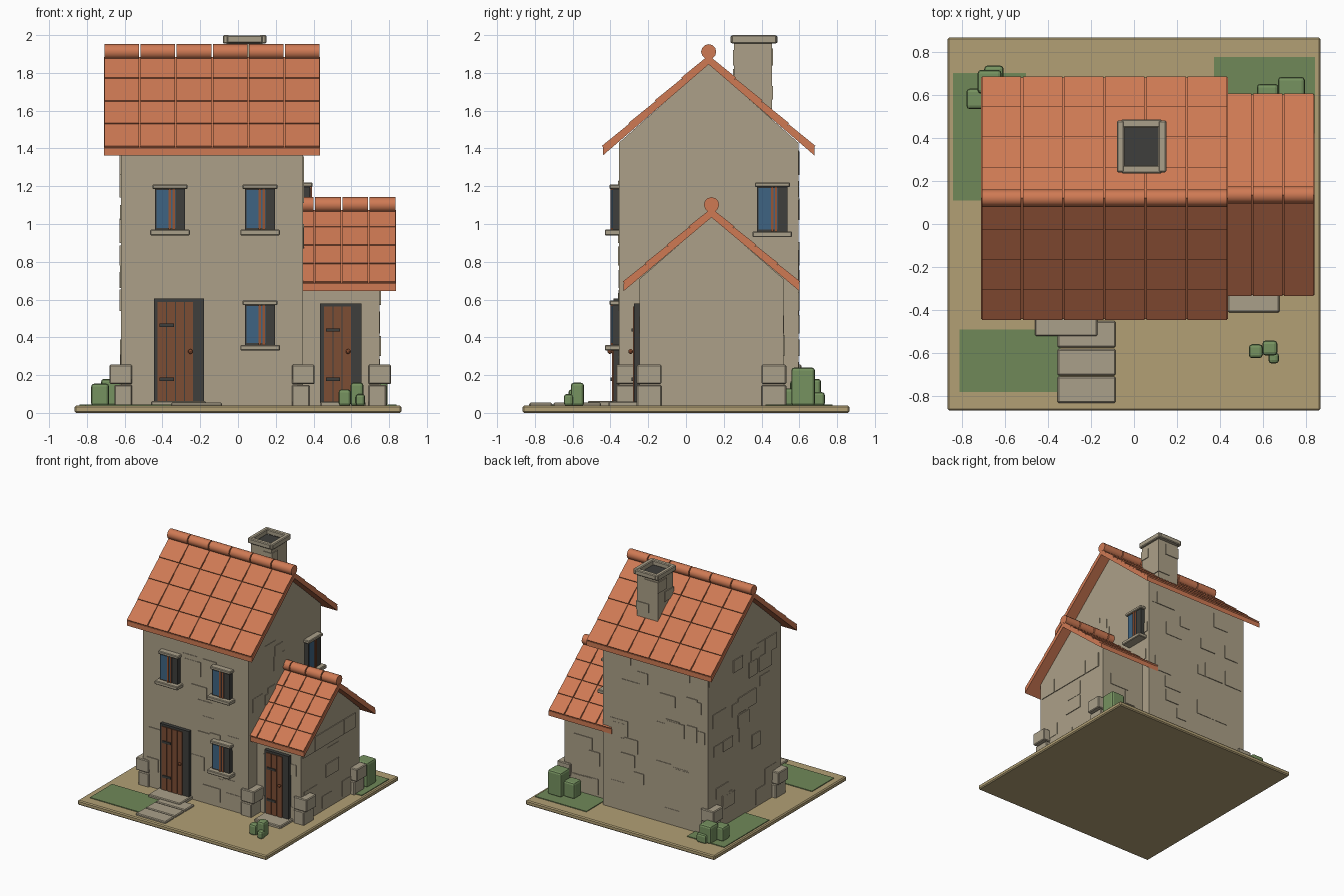
import bpy, bmesh, math, random
from mathutils import Vector, Matrix

if "Cube" in bpy.data.objects:
    bpy.data.objects.remove(bpy.data.objects["Cube"])

random.seed(4)


def mat(name, r, g, b):
    m = bpy.data.materials.new(name)
    lin = [((c / 255 + 0.055) / 1.055) ** 2.4 for c in (r, g, b)]
    m.diffuse_color = (*lin, 1)
    m.use_nodes = True
    m.node_tree.nodes["Principled BSDF"].inputs["Base Color"].default_value = m.diffuse_color
    return m


WALL = mat("wall stone", 172, 160, 136)
STONE = mat("trim stone", 170, 160, 138)
SAND = mat("sand", 178, 160, 117)
ROOF = mat("terracotta", 207, 122, 84)
GRASS = mat("grass", 112, 136, 88)
BUSH = mat("bush green", 118, 146, 96)
WOOD = mat("door wood", 124, 77, 52)
BAR = mat("window wood", 150, 86, 54)
DARK = mat("dark iron", 62, 63, 60)
GLASS = mat("glass blue", 62, 100, 130)


def finish(name, bm, m, bevel=0.0, segs=1):
    bmesh.ops.recalc_face_normals(bm, faces=bm.faces)
    me = bpy.data.meshes.new(name)
    bm.to_mesh(me)
    bm.free()
    me.materials.append(m)
    ob = bpy.data.objects.new(name, me)
    bpy.context.collection.objects.link(ob)
    if bevel:
        mod = ob.modifiers.new("bevel", "BEVEL")
        mod.width, mod.segments = bevel, segs
    return ob


def boxes(name, items, m, bevel=0.0, segs=1):
    """One object from several (x0, x1, y0, y1, z0, z1) boxes."""
    bm = bmesh.new()
    for x0, x1, y0, y1, z0, z1 in items:
        c = Vector((x0 + x1, y0 + y1, z0 + z1)) / 2
        s = (abs(x1 - x0), abs(y1 - y0), abs(z1 - z0), 1)
        bmesh.ops.create_cube(bm, size=1, matrix=Matrix.Translation(c) @ Matrix.Diagonal(s))
    return finish(name, bm, m, bevel, segs)


def prism(name, x0, x1, profile, m):
    """Extrude a (y, z) profile along x."""
    bm = bmesh.new()
    f = bm.faces.new([bm.verts.new((x0, y, z)) for y, z in profile])
    g = bmesh.ops.extrude_face_region(bm, geom=[f])["geom"]
    bmesh.ops.translate(bm, vec=(x1 - x0, 0, 0), verts=[v for v in g if isinstance(v, bmesh.types.BMVert)])
    return finish(name, bm, m)


# Wall frames: (u0, u1, d0, d1, z0, z1) to world, d points outward
def front(y):
    return lambda u0, u1, d0, d1, z0, z1: (u0, u1, y - d0, y - d1, z0, z1)


def back(y):
    return lambda u0, u1, d0, d1, z0, z1: (u0, u1, y + d0, y + d1, z0, z1)


def right(x):
    return lambda u0, u1, d0, d1, z0, z1: (x + d0, x + d1, u0, u1, z0, z1)


def left(x):
    return lambda u0, u1, d0, d1, z0, z1: (x - d0, x - d1, u0, u1, z0, z1)


# Ground slab and grass patches
boxes("ground_slab", [(-.865, .865, -.865, .865, 0, .038)], SAND, .008)
boxes("grass_patches", [(-.81, -.34, -.78, -.49, .03, .044), (-.84, -.5, .11, .70, .03, .044),
                        (.37, .84, .42, .775, .03, .044)], GRASS)


def house(name, x0, x1, y0, y1, ztop, apex):
    yc = (y0 + y1) / 2
    boxes(name + "_walls", [(x0, x1, y0, y1, .03, ztop)], WALL)
    prism(name + "_gable", x0, x1, [(y0, ztop), (y1, ztop), (yc, apex)], WALL)


def roof(name, x0, x1, yc, half, ze, za, cols, rows):
    t = .04
    prism(name + "_slab", x0, x1, [(yc - half, ze), (yc, za), (yc + half, ze),
                                   (yc + half, ze + t), (yc, za + t), (yc - half, ze + t)], ROOF)
    w, slope = (x1 - x0) / cols, math.hypot(half, za - ze)
    ang, h = math.atan2(za - ze, half), slope / rows
    bm = bmesh.new()
    for side in (-1, 1):
        for c in range(cols):
            for r in range(rows):
                # Tile lies on the slope, its lower edge slightly raised
                k = (r + .5) / rows
                pos = Vector((x0 + (c + .5) * w, yc + side * half * (1 - k), ze + t + (za - ze) * k + .003))
                mx = (Matrix.Translation(pos) @ Matrix.Rotation(-side * (ang - .03), 4, 'X')
                      @ Matrix.Diagonal((w - .008, h - .002, .013, 1)))
                bmesh.ops.create_cube(bm, size=1, matrix=mx)
    finish(name + "_tiles", bm, ROOF)
    bm = bmesh.new()
    for c in range(cols):
        mx = Matrix.Translation((x0 + (c + .5) * w, yc, za + .067)) @ Matrix.Rotation(math.pi / 2, 4, 'Y')
        bmesh.ops.create_cone(bm, cap_ends=True, segments=12, radius1=.04, radius2=.04, depth=w - .008, matrix=mx)
    ridge = finish(name + "_ridge_caps", bm, ROOF)
    bpy.context.view_layer.objects.active = ridge
    ridge.select_set(True)
    bpy.ops.object.shade_smooth_by_angle(angle=math.radians(35))
    ridge.select_set(False)


house("main", -.62, .345, -.355, .595, 1.43, 1.85)
house("annex", .34, .75, -.245, .515, .71, 1.04)
roof("main_roof", -.71, .435, .12, .56, 1.363, 1.845, 6, 4)
roof("annex_roof", .26, .837, .135, .465, .645, 1.035, 4, 4)


# Slightly raised wall stones
def wall_stones(name, fr, u0, u1, z0, z1, n, fixed=()):
    items = [fr(a, b, -.01, .006, c, d) for a, b, c, d in fixed]
    for _ in range(n):
        w, h = random.uniform(.09, .18), random.uniform(.08, .13)
        u = random.uniform(u0, u1 - w)
        z = z0 + random.randrange(int((z1 - z0 - h) / .12) + 1) * .12
        items.append(fr(u, u + w, -.01, random.uniform(.002, .007), z, z + h))
    boxes(name, items, WALL)


wall_stones("main_front_stones", front(-.355), -.62, .345, .06, 1.38, 20,
            [(-.24, -.09, 1.07, 1.19), (-.07, .09, .08, .19)])
wall_stones("main_back_stones", back(.595), -.62, .345, .06, 1.40, 24)
wall_stones("main_left_stones", left(-.62), -.355, .595, .06, 1.40, 24)
wall_stones("main_right_stones", right(.345), -.355, .595, .75, 1.40, 8)
wall_stones("annex_side_stones", right(.75), -.245, .515, .06, .55, 5,
            [(-.225, -.075, .57, .69), (-.065, .305, .57, .69), (.315, .465, .57, .69)])
wall_stones("annex_front_stones", front(-.245), .35, .75, .06, .62, 4)
wall_stones("annex_back_stones", back(.515), .35, .75, .06, .62, 5)

# Corner stones, two courses at each corner
corners = []
for x, y, sx, sy in [(-.62, -.355, -1, -1), (.345, -.355, 1, -1), (-.62, .595, -1, 1),
                     (.75, -.245, 1, -1), (.75, .515, 1, 1)]:
    for wx, z0, z1 in [(.035, .03, .148), (.06, .152, .255)]:
        corners.append((x - sx * .06, x + sx * wx, y - sy * .115, y + sy * .016, z0, z1))
boxes("corner_stones", corners, STONE, .006)


def window(name, fr, u, z0, z1):
    a, b = u - .08, u + .08
    boxes(name + "_frame", [fr(a, b, -.01, .035, z0, z1)], DARK)
    boxes(name + "_glass", [fr(a + .008, b - .052, .03, .039, z0 + .01, z1 - .01)], GLASS)
    boxes(name + "_bars", [fr(u - .008, u + .006, .03, .046, z0, z1),
                           fr(u + .014, u + .026, .03, .042, z0, z1)], BAR)
    boxes(name + "_sill", [fr(u - .105, u + .105, -.01, .075, z0 - .03, z0)], STONE, .005)
    boxes(name + "_lintel", [fr(u - .093, u + .093, -.01, .05, z1 - .005, z1 + .02)], STONE, .005)


window("upper_left_window", front(-.355), -.36, .97, 1.19)
window("upper_right_window", front(-.355), .117, .97, 1.19)
window("lower_window", front(-.355), .117, .36, .575)
window("side_window", right(.345), .457, .96, 1.2)


def door(name, fr, a, b, z1, planks):
    boxes(name + "_frame", [fr(a, b, -.01, .03, .04, z1)], DARK)
    p0, p1 = a + .02, b - .052
    w = (p1 - p0) / planks
    boxes(name + "_planks", [fr(p0 + i * w, p0 + (i + 1) * w - .005, .02, .036, .055, z1 - .018)
                             for i in range(planks)], WOOD)
    boxes(name + "_hinges", [fr(p0 + .01, p0 + .085, .03, .044, z, z + .018) for z in (.17, z1 - .15)], DARK)
    # Rounded knob
    x0, x1, y0, y1, _, _ = fr(p1 - .02, p1 - .02, .048, .048, 0, 0)
    bm = bmesh.new()
    bmesh.ops.create_icosphere(bm, subdivisions=2, radius=.013, matrix=Matrix.Translation((x0, y0, .325)))
    finish(name + "_knob", bm, BAR)


door("main_door", front(-.355), -.445, -.18, .605, 4)
door("annex_door", front(-.245), .435, .655, .58, 3)

# Doorsteps and path slabs
boxes("doorsteps", [(-.46, -.17, -.52, -.34, .03, .064), (.435, .675, -.41, -.24, .03, .06)], STONE, .006)
boxes("path_slabs", [(-.355, -.085, y - .122, y, .03, .054) for y in (-.45, -.58, -.708)], STONE, .006)

# Chimney: shaft, dark flue and cap ring
boxes("chimney_shaft", [(-.06, .13, .255, .455, 1.5, 1.955)], WALL)
boxes("chimney_blocks", [(-.066, .05, .249, .37, 1.74, 1.82), (.02, .136, .34, .461, 1.66, 1.73),
                         (-.066, .06, .34, .461, 1.84, 1.93), (.05, .136, .249, .33, 1.84, 1.92)], WALL)
boxes("chimney_flue", [(-.05, .12, .265, .445, 1.95, 1.96)], DARK)
boxes("chimney_cap", [(-.08, -.045, .24, .48, 1.955, 2), (.112, .15, .24, .48, 1.955, 2),
                      (-.06, .13, .235, .272, 1.957, 1.998), (-.06, .13, .446, .485, 1.957, 1.998)], STONE, .006)

# Bushes: clusters of rounded blocks
for name, blobs in {
    "left_bush": [(-.73, .58, .095, .155), (-.67, .66, .11, .18), (-.65, .69, .09, .11)],
    "back_bush": [(.73, .62, .125, .24), (.62, .60, .10, .17), (.68, .55, .08, .13)],
    "front_bush": [(.565, -.59, .065, .125), (.63, -.575, .07, .16), (.648, -.622, .05, .10)],
}.items():
    boxes(name, [(x - w / 2, x + w / 2, y - w / 2, y + w / 2, .036, z) for x, y, w, z in blobs], BUSH, .016, 2)
